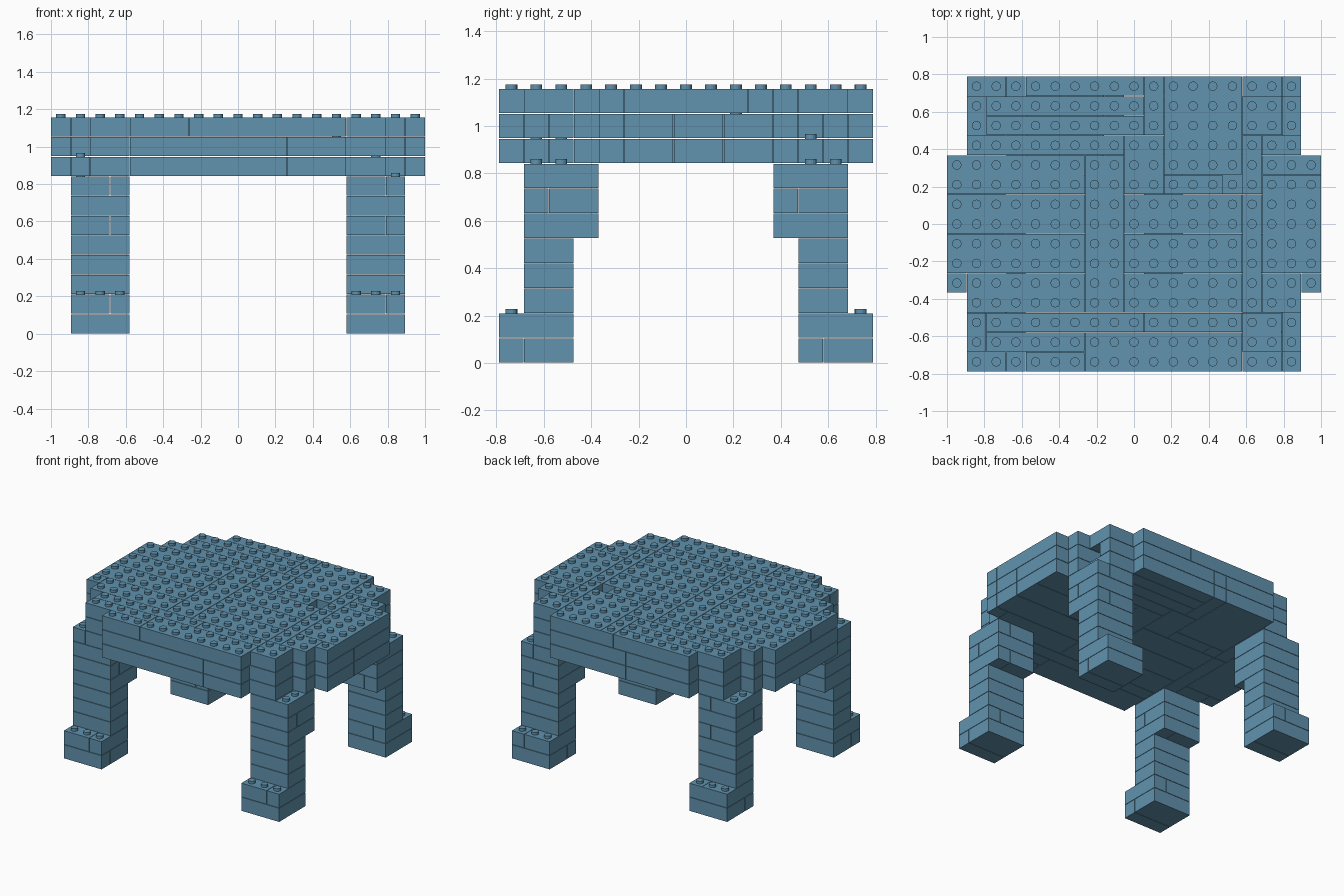
import bpy, bmesh
from mathutils import Matrix

if "Cube" in bpy.data.objects:
    bpy.data.objects.remove(bpy.data.objects["Cube"], do_unlink=True)

COLS, ROWS = 19, 15          # grid size in cells
CELL = 2 / COLS
GAP = 0.0015                 # seam left around every brick
STUD_RADIUS, STUD_HEIGHT = 0.025, 0.018

blue = bpy.data.materials.new("steel blue")
blue.use_nodes = True
colour = (0.119, 0.287, 0.423, 1)
blue.diffuse_color = colour
blue.node_tree.nodes["Principled BSDF"].inputs["Base Color"].default_value = colour


def place(i, j, k):
    """Grid corner to model space."""
    return ((i - COLS / 2) * CELL, (j - ROWS / 2) * CELL, k * CELL)


def cells(brick):
    i0, j0, i1, j1 = brick
    return {(i, j) for i in range(i0, i1) for j in range(j0, j1)}


def mirror_x(brick):
    i0, j0, i1, j1 = brick
    return (COLS - i1, j0, COLS - i0, j1)


def add_brick(bm, brick, layer):
    i0, j0, i1, j1 = brick
    centre = place((i0 + i1) / 2, (j0 + j1) / 2, layer + 0.5)
    size = [n * CELL - 2 * GAP for n in (i1 - i0, j1 - j0, 1)]
    bmesh.ops.create_cube(bm, size=1, matrix=Matrix.Translation(centre) @ Matrix.Diagonal((*size, 1)))


def add_stud(bm, i, j, layer):
    x, y, z = place(i + 0.5, j + 0.5, layer + 1)
    bmesh.ops.create_cone(bm, cap_ends=True, segments=16, radius1=STUD_RADIUS, radius2=STUD_RADIUS,
                          depth=STUD_HEIGHT + GAP,
                          matrix=Matrix.Translation((x, y, z + (STUD_HEIGHT - GAP) / 2)))


# Bricks of the upper table layer as left, front, right, back grid lines
top = [
    (4, 0, 7, 1), (7, 0, 15, 2), (2, 1, 7, 2), (2, 2, 10, 3), (10, 2, 15, 3), (15, 1, 17, 3),
    (1, 3, 7, 5), (0, 4, 1, 5), (0, 5, 7, 7), (0, 7, 7, 9), (0, 9, 7, 11), (7, 3, 9, 11),
    (9, 3, 15, 5), (9, 5, 15, 7), (9, 7, 15, 9), (9, 9, 11, 12), (11, 9, 14, 10), (11, 10, 15, 15),
    (1, 11, 9, 12), (2, 12, 10, 13), (2, 13, 10, 14), (4, 14, 10, 15), (10, 12, 11, 15),
    (15, 3, 16, 9), (15, 9, 16, 12), (15, 12, 17, 14), (16, 3, 18, 5), (18, 4, 19, 5),
    (16, 5, 19, 10), (16, 10, 19, 11), (16, 11, 18, 12),
]
# The lower layers have the mirrored bond, with the one-cell gap of the top filled
lower = [mirror_x(b) for b in top + [(14, 9, 15, 10)]]
middle = [(9, 12, 16, 13) if b == (9, 12, 17, 13) else b for b in lower]
lower = lower + [(1, 1, 2, 3)]      # block over the front right leg

parts = {}                          # name -> list of (layer, brick)
parts["table_lower_layer"] = [(8, b) for b in lower]
parts["table_middle_layer"] = [(9, b) for b in middle]
parts["table_top_layer"] = [(10, b) for b in top]


def leg_bricks(left, back):
    """Wide foot, slim shin and a thigh that steps inward."""
    i0 = 15 if left else 1
    result = []
    for layer in range(8):
        j0, j1 = (0, 3) if layer < 2 else (1, 3) if layer < 5 else (1, 4)
        if back:
            j0, j1 = ROWS - j1, ROWS - j0
        if layer in (0, 6):
            split = [(i0, j0, i0 + 3, j0 + 1), (i0, j0 + 1, i0 + 3, j1)]
        elif layer in (1, 5, 7):
            split = [(i0, j0, i0 + 2, j1), (i0 + 2, j0, i0 + 3, j1)]
        else:
            split = [(i0, j0, i0 + 3, j1)]
        result += [(layer, b) for b in split]
    return result


for left in (False, True):
    for back in (False, True):
        name = f"{'back' if back else 'front'}_{'left' if left else 'right'}_leg"
        parts[name] = leg_bricks(left, back)

# Cells in use, so that studs appear only where nothing sits above
filled = {(i, j, layer) for bricks in parts.values() for layer, b in bricks for i, j in cells(b)}

for name, bricks in parts.items():
    bm = bmesh.new()
    for layer, brick in bricks:
        add_brick(bm, brick, layer)
        for i, j in sorted(cells(brick)):
            if (i, j, layer + 1) not in filled:
                add_stud(bm, i, j, layer)
    mesh = bpy.data.meshes.new(name)
    bm.to_mesh(mesh)
    bm.free()
    mesh.materials.append(blue)
    bpy.context.collection.objects.link(bpy.data.objects.new(name, mesh))
